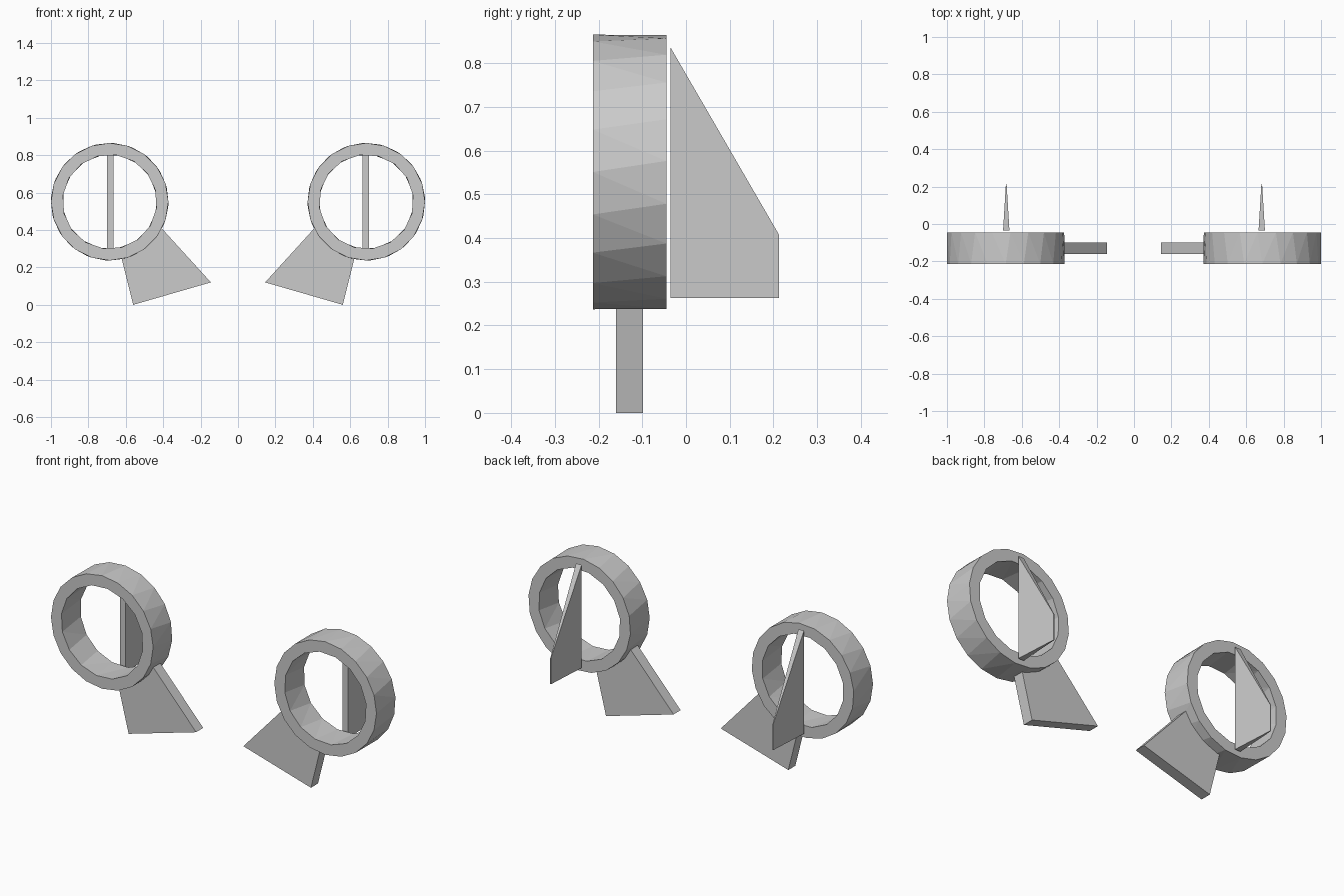
import bpy, bmesh
from math import sin, cos, radians, tau

if "Cube" in bpy.data.objects:
    bpy.data.objects.remove(bpy.data.objects["Cube"])

CX, CZ = 0.686, 0.551          # ring centre on the right-hand side
Y0, Y1 = -0.213, -0.045        # ring front and back


def finish(name, bm):
    """Make a flat-shaded object, mirrored across x = 0."""
    bmesh.ops.recalc_face_normals(bm, faces=bm.faces)
    mesh = bpy.data.meshes.new(name)
    bm.to_mesh(mesh)
    bm.free()
    ob = bpy.data.objects.new(name, mesh)
    bpy.context.collection.objects.link(ob)
    mod = ob.modifiers.new("Mirror", 'MIRROR')
    mod.use_clip = False
    mod.use_mirror_merge = False
    return ob


def loop(bm, pts):
    verts = [bm.verts.new(p) for p in pts]
    edges = [bm.edges.new((v, verts[(i + 1) % len(verts)])) for i, v in enumerate(verts)]
    return verts, edges


def skin(bm, a, b):
    n = len(a)
    for i in range(n):
        j = (i + 1) % n
        bm.faces.new((a[i], a[j], b[j], b[i]))


def circle(r, n, y, turn):
    return [(CX + r * cos(tau * i / n + turn), y, CZ + r * sin(tau * i / n + turn))
            for i in range(n)]


def prism(name, front, back):
    bm = bmesh.new()
    a, _ = loop(bm, front)
    b, _ = loop(bm, back)
    skin(bm, a, b)
    bm.faces.new(a)
    bm.faces.new(b)
    return finish(name, bm)


# Hollow ring, back rim turned slightly against the front rim
bm = bmesh.new()
twist = radians(4.6)
of, e_of = loop(bm, circle(0.314, 20, Y0, 0))
ob_, e_ob = loop(bm, circle(0.314, 20, Y1, twist))
inf, e_if = loop(bm, circle(0.252, 16, Y0, radians(8)))
inb, e_ib = loop(bm, circle(0.252, 16, Y1, radians(8) + twist))
skin(bm, of, ob_)
skin(bm, inf, inb)
bmesh.ops.triangulate(bm, faces=bm.faces[:])
bmesh.ops.triangle_fill(bm, edges=e_of + e_if, use_beauty=True, normal=(0, -1, 0))
bmesh.ops.triangle_fill(bm, edges=e_ob + e_ib, use_beauty=True, normal=(0, 1, 0))
finish("ring", bm)

# Slanted foot, its upper end buried in the ring wall
foot = [(0.145, 0.12), (0.56, 0.0), (0.624, 0.255), (0.409, 0.41)]
prism("foot", [(x, -0.16, z) for x, z in foot], [(x, -0.098, z) for x, z in foot])

# Upright fin behind the ring, wedge-shaped towards the rear
fin = [(-0.035, 0.263, 0.017), (0.213, 0.263, 0.002),
       (0.213, 0.407, 0.002), (-0.035, 0.835, 0.017)]
prism("fin", [(CX - 0.003 - w, y, z) for y, z, w in fin],
      [(CX - 0.003 + w, y, z) for y, z, w in fin])
